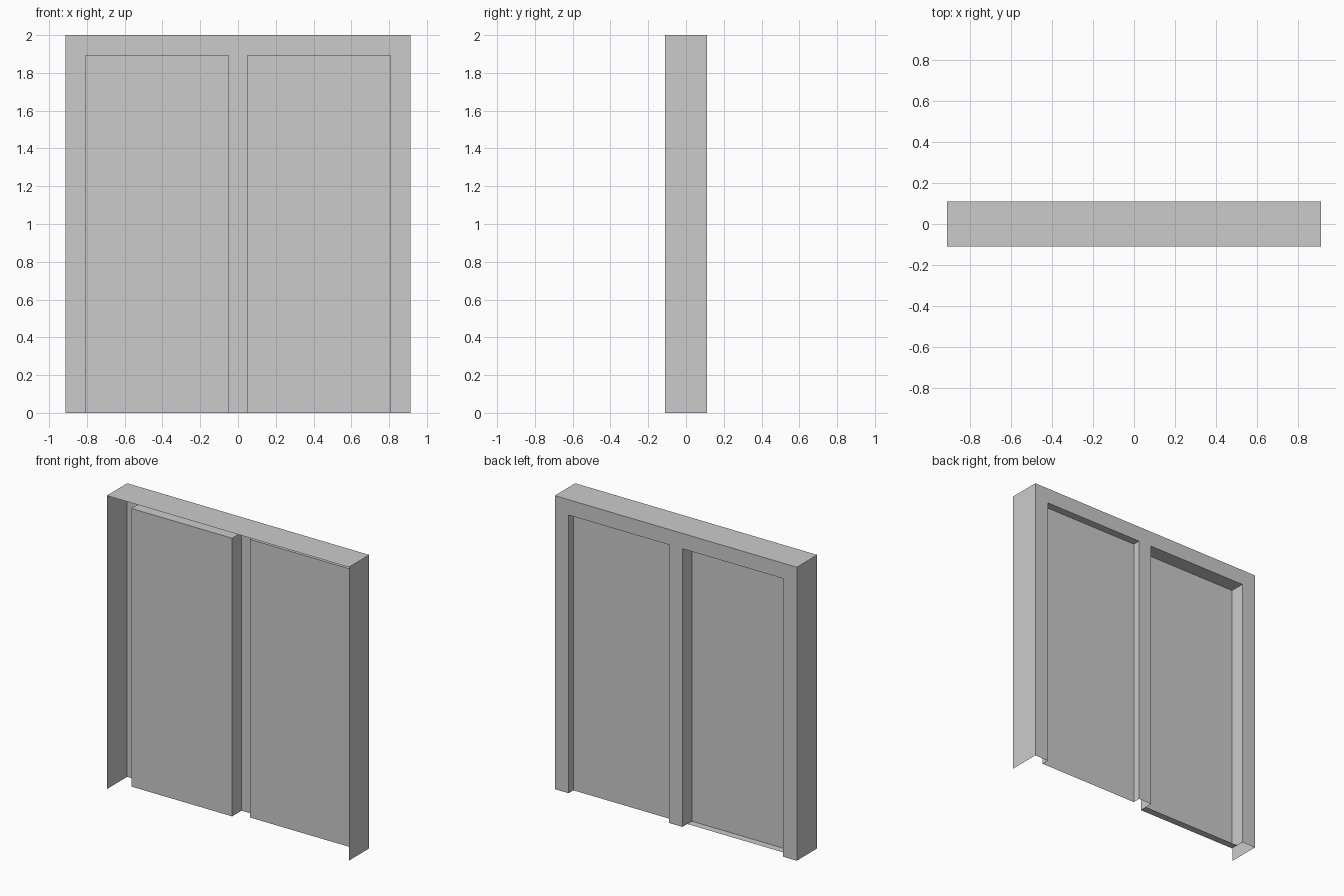
import bpy

if "Cube" in bpy.data.objects:
    bpy.data.objects.remove(bpy.data.objects["Cube"])

W, D, H = 0.912, 0.11, 2.0          # half width, half depth, height
X_IN, X_OUT, TOP = 0.05, 0.808, 1.895  # door opening limits
SHALLOW, DEEP = 0.058, 0.008        # y of the two door tracks


def make_sheet(name, verts, faces):
    mesh = bpy.data.meshes.new(name)
    mesh.from_pydata(verts, [], faces)
    mesh.update()
    obj = bpy.data.objects.new(name, mesh)
    bpy.context.collection.objects.link(obj)
    return obj


# Frame face with two door openings, plus outer sides and top (open front and bottom)
outline = [(W, 0), (X_OUT, 0), (X_OUT, TOP), (X_IN, TOP), (X_IN, 0)]
outline += [(-x, z) for x, z in reversed(outline)] + [(-W, H), (W, H)]
n = len(outline)
verts = [(x, D, z) for x, z in outline]
verts += [(x, -D, z) for x, z in ((-W, 0), (-W, H), (W, H), (W, 0))]
faces = [tuple(range(n)),
         (n - 3, n, n + 1, n - 2),      # left side
         (n - 2, n + 1, n + 2, n - 1),  # top
         (n - 1, n + 2, n + 3, 0)]      # right side
make_sheet("door_frame", verts, faces)


# Recessed door leaf with its jamb reveals and head
def recessed_door(name, x0, x1, y):
    v = [(x, yy, z) for yy in (D, y)
         for x, z in ((x0, 0), (x0, TOP), (x1, TOP), (x1, 0))]
    f = [(7, 6, 5, 4),                  # door leaf
         (0, 4, 5, 1), (1, 5, 6, 2), (2, 6, 7, 3)]
    return make_sheet(name, v, f)


recessed_door("rear_track_door", X_IN, X_OUT, SHALLOW)
recessed_door("front_track_door", -X_OUT, -X_IN, DEEP)

# Floor track strip behind the deeper door
make_sheet("floor_track",
           [(-X_OUT, DEEP, 0), (-X_IN, DEEP, 0), (-X_IN, SHALLOW, 0), (-X_OUT, SHALLOW, 0)],
           [(0, 1, 2, 3)])
